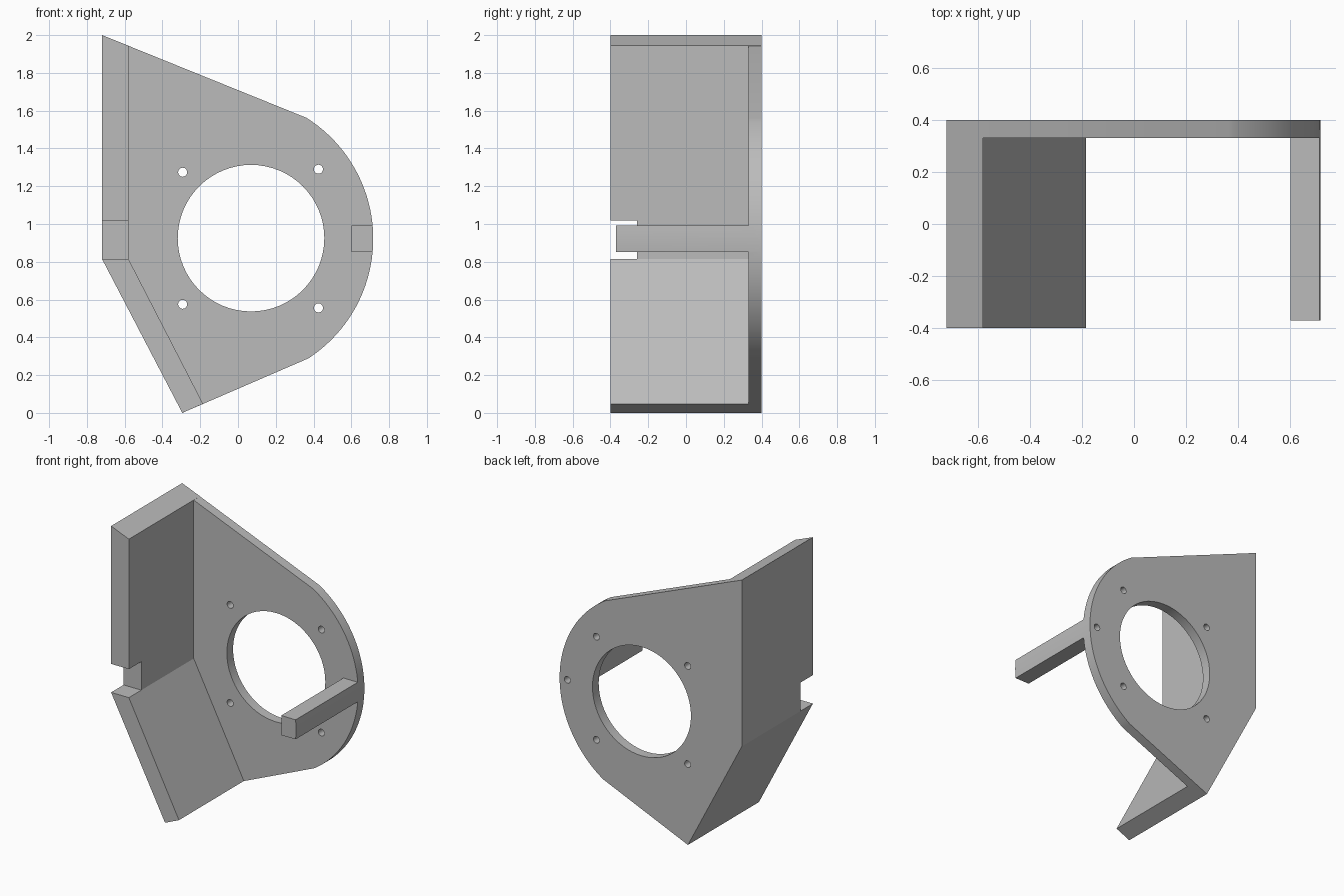
import bpy, bmesh
from math import sin, cos, pi, radians, atan2, hypot

cube = bpy.data.objects.get("Cube")
if cube:
    bpy.data.objects.remove(cube)

grey = bpy.data.materials.new("plain grey")
grey.use_nodes = True
GREY = (0.5, 0.5, 0.5, 1)
grey.diffuse_color = GREY
grey.node_tree.nodes["Principled BSDF"].inputs["Base Color"].default_value = GREY


def prism(name, profile, y0, y1):
    """Extrude an (x, z) profile along y."""
    bm = bmesh.new()
    face = bm.faces.new([bm.verts.new((x, y0, z)) for x, z in profile])
    new = bmesh.ops.extrude_face_region(bm, geom=[face])["geom"]
    verts = [v for v in new if isinstance(v, bmesh.types.BMVert)]
    bmesh.ops.translate(bm, verts=verts, vec=(0, y1 - y0, 0))
    bmesh.ops.recalc_face_normals(bm, faces=bm.faces)
    mesh = bpy.data.meshes.new(name)
    bm.to_mesh(mesh)
    bm.free()
    mesh.materials.append(grey)
    obj = bpy.data.objects.new(name, mesh)
    bpy.context.collection.objects.link(obj)
    return obj


def arc(cx, cz, r, a0, a1, n):
    return [(cx + r * cos(a0 + (a1 - a0) * i / n),
             cz + r * sin(a0 + (a1 - a0) * i / n)) for i in range(n + 1)]


def circle(cx, cz, r, n):
    return arc(cx, cz, r, 0, 2 * pi, n)[:-1]


def combine(target, tool, operation):
    mod = target.modifiers.new(operation, 'BOOLEAN')
    mod.operation = operation
    mod.solver = 'EXACT'
    mod.object = tool
    bpy.context.view_layer.objects.active = target
    bpy.ops.object.modifier_apply(modifier=mod.name)
    bpy.data.objects.remove(tool)


FRONT, INNER, BACK = -0.4, 0.33, 0.4
MID = 0.922            # height of the rounded nose centre
CX, R = -0.04, 0.756   # nose arc centre and radius
top, bend, foot = (-0.72, 2.0), (-0.72, 0.815), (-0.295, 0.0)

# Back plate: straight sides with a rounded nose
a0 = atan2(0.285 - MID, 0.375 - CX)
a1 = atan2(1.56 - MID, 0.36 - CX)
bracket = prism("motor_bracket", [top, bend, foot] + arc(CX, MID, R, a0, a1, 40),
                INNER, BACK)

# Bent side flange
flange = prism("flange", [top, bend, foot, (-0.185, 0.048), (-0.58, 0.815),
                          (-0.58, 1.944)], FRONT, BACK)
combine(bracket, flange, 'UNION')

# Support post, its outer side flush with the nose
half = 0.07
a = atan2(half, hypot(R, half))
post = prism("post", [(0.6, MID + half), (0.6, MID - half)] + arc(CX, MID, R, -a, a, 6),
             -0.37, INNER + 0.03)
combine(bracket, post, 'UNION')

# Notch in the flange edge at the bend
notch = prism("notch", [(-0.9, 0.815), (-0.5, 0.815), (-0.5, 1.018), (-0.9, 1.018)],
              FRONT - 0.1, -0.26)
combine(bracket, notch, 'DIFFERENCE')

# Large opening and screw holes
combine(bracket, prism("opening", circle(0.069, 0.925, 0.388, 64), 0.2, 0.5), 'DIFFERENCE')
for x, z in [(-0.293, 1.274), (0.426, 1.29), (-0.293, 0.575), (0.426, 0.556)]:
    combine(bracket, prism("hole", circle(x, z, 0.024, 24), 0.2, 0.5), 'DIFFERENCE')

# Blind screw hole into the post from the back
combine(bracket, prism("blind_hole", circle(0.655, MID, 0.024, 24), 0.15, 0.5), 'DIFFERENCE')

bpy.ops.object.select_all(action='DESELECT')
bracket.select_set(True)
bpy.context.view_layer.objects.active = bracket
bpy.ops.object.shade_smooth_by_angle(angle=radians(20))
